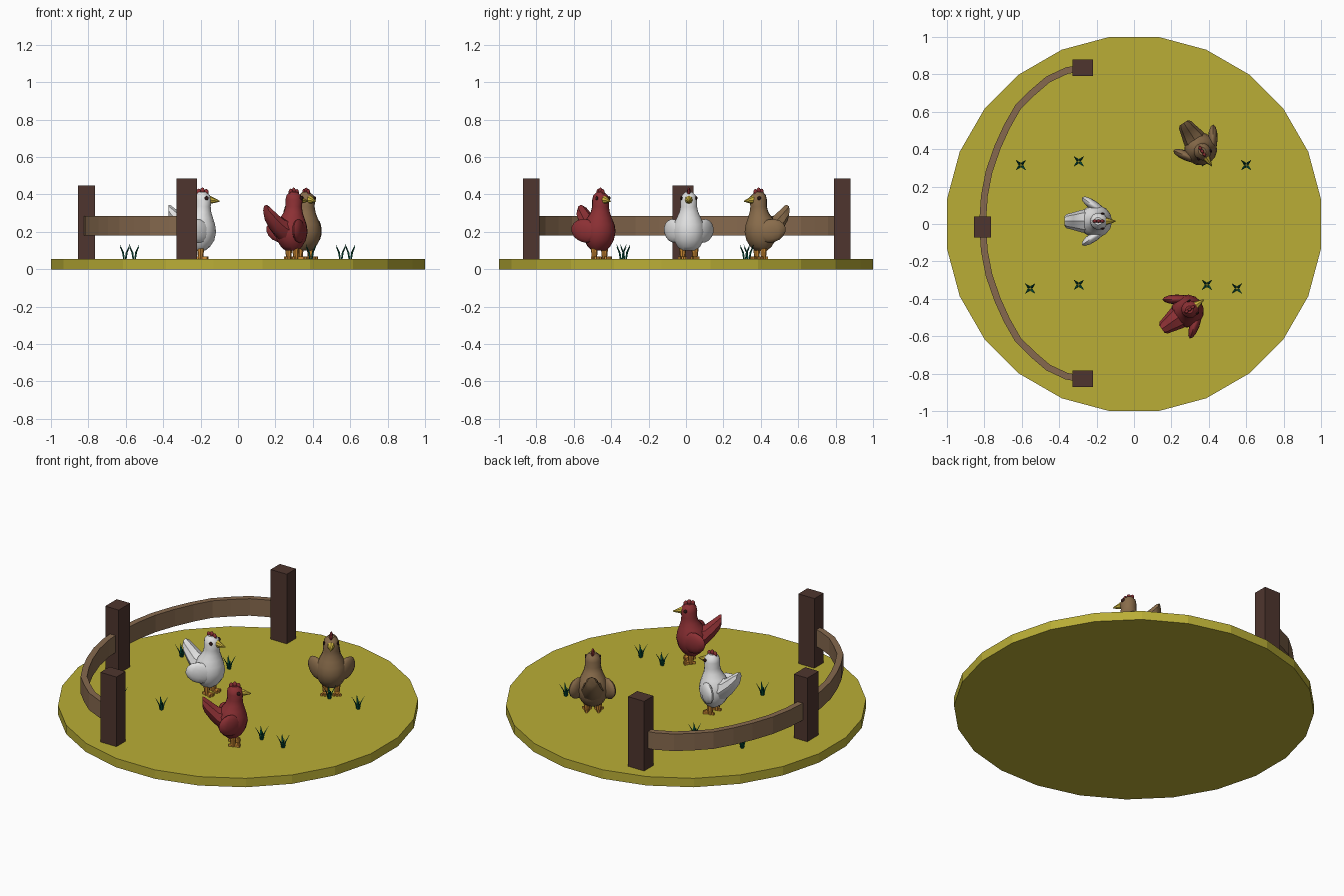
import bpy, bmesh, math
from mathutils import Matrix, Vector

if "Cube" in bpy.data.objects:
    bpy.data.objects.remove(bpy.data.objects["Cube"])


def mat(name, r, g, b):
    m = bpy.data.materials.new(name)
    lin = [(c / 255 / 12.92 if c < 11 else ((c / 255 + 0.055) / 1.055) ** 2.4) for c in (r, g, b)]
    m.diffuse_color = (*lin, 1)
    m.use_nodes = True
    m.node_tree.nodes["Principled BSDF"].inputs["Base Color"].default_value = m.diffuse_color
    return m


GROUND = mat("straw_green", 186, 174, 54)
POST = mat("dark_wood", 78, 53, 46)
RAIL = mat("light_wood", 134, 105, 78)
WHITE = mat("white_feathers", 226, 226, 226)
BROWN = mat("brown_feathers", 137, 108, 75)
RED = mat("red_feathers", 140, 48, 52)
GRASS = mat("grass_green", 10, 92, 68)
BEAK = mat("beak_yellow", 205, 180, 62)
LEG = mat("leg_orange", 208, 140, 52)
EYE = mat("eye_dark", 50, 24, 24)


def finish(name, bm, material, smooth=False, matrix=None):
    bmesh.ops.recalc_face_normals(bm, faces=bm.faces[:])
    if matrix:
        bm.transform(matrix)
    me = bpy.data.meshes.new(name)
    bm.to_mesh(me)
    bm.free()
    me.materials.append(material)
    ob = bpy.data.objects.new(name, me)
    bpy.context.collection.objects.link(ob)
    if smooth:
        bpy.ops.object.select_all(action='DESELECT')
        ob.select_set(True)
        bpy.context.view_layer.objects.active = ob
        bpy.ops.object.shade_smooth_by_angle(angle=math.radians(40))
    return ob


def loft(bm, rings):
    """Skin a list of closed rings and cap both ends."""
    vs = [[bm.verts.new(p) for p in ring] for ring in rings]
    n = len(vs[0])
    for a, b in zip(vs, vs[1:]):
        for i in range(n):
            j = (i + 1) % n
            bm.faces.new((a[i], a[j], b[j], b[i]))
    bm.faces.new(vs[0])
    bm.faces.new(vs[-1])


def box(bm, lo, hi):
    lo, hi = Vector(lo), Vector(hi)
    m = Matrix.Translation((lo + hi) / 2) @ Matrix.Diagonal((*(hi - lo), 1))
    bmesh.ops.create_cube(bm, size=1, matrix=m)


def ball(bm, centre, size, rot=Matrix(), u=12, v=8):
    m = Matrix.Translation(centre) @ rot @ Matrix.Diagonal((*size, 1))
    bmesh.ops.create_uvsphere(bm, u_segments=u, v_segments=v, radius=1, matrix=m)


# Ground disc
TOP = 0.055
bm = bmesh.new()
R = 1 / math.cos(math.radians(7.5))
loft(bm, [[(R * math.cos(math.radians(7.5 + 15 * i)), R * math.sin(math.radians(7.5 + 15 * i)), z)
           for i in range(24)] for z in (0, TOP)])
finish("ground", bm, GROUND)

# Fence posts
for name, x, y, hx, hy, h in (("back_post", -0.275, 0.835, 0.055, 0.045, 0.485),
                              ("middle_post", -0.81, -0.017, 0.046, 0.056, 0.448),
                              ("front_post", -0.275, -0.827, 0.055, 0.045, 0.485)):
    bm = bmesh.new()
    box(bm, (x - hx, y - hy, TOP - 0.01), (x + hx, y + hy, h))
    finish(name, bm, POST)

# Curved rail, swept along a mirrored path
half = [(-0.27, 0.835), (-0.36, 0.82), (-0.46, 0.773), (-0.545, 0.70), (-0.62, 0.625),
        (-0.68, 0.52), (-0.73, 0.41), (-0.775, 0.28), (-0.80, 0.15)]
path = [Vector(p) for p in half + [(-0.81, 0)] + [(x, -y + 0.006) for x, y in reversed(half)]]
rings = []
for i, p in enumerate(path):
    t = (path[min(i + 1, len(path) - 1)] - path[max(i - 1, 0)]).normalized()
    n = Vector((-t.y, t.x)) * 0.018
    a, b = p + n, p - n
    rings.append([(a.x, a.y, 0.18), (b.x, b.y, 0.18), (b.x, b.y, 0.285), (a.x, a.y, 0.285)])
bm = bmesh.new()
loft(bm, rings)
finish("fence_rail", bm, RAIL)

# Grass tufts: four bent blades each
for k, (x, y) in enumerate(((-0.605, 0.315), (-0.295, 0.335), (0.39, 0.335), (0.60, 0.315),
                            (-0.555, -0.345), (-0.295, -0.325), (0.39, -0.325), (0.55, -0.345))):
    bm = bmesh.new()
    for q in range(4):
        ang = math.radians(45 + 90 * q)
        d, s = Vector((math.cos(ang), math.sin(ang), 0)), Vector((-math.sin(ang), math.cos(ang), 0))
        rings = []
        for out, w, z in ((0.006, 0.006, TOP - 0.005), (0.014, 0.007, 0.09), (0.037, 0.001, 0.132 - 0.012 * (q % 2))):
            c = Vector((x, y, z)) + d * out
            rings.append([c + s * w, c - d * w * 0.5, c - s * w, c + d * w * 0.5])
        loft(bm, rings)
    finish(f"grass_tuft_{k + 1}", bm, GRASS)


def chicken(label, x, y, heading, feathers):
    place = Matrix.Translation((x, y, 0)) @ Matrix.Rotation(math.radians(heading), 4, 'Z')
    # Body, neck and head: stacked ellipses (z, centre x, radius x, radius y)
    bm = bmesh.new()
    prof = ((0.10, -0.015, 0.03, 0.04), (0.12, -0.015, 0.055, 0.062), (0.155, -0.015, 0.078, 0.08),
            (0.20, -0.015, 0.088, 0.088), (0.24, -0.015, 0.082, 0.082), (0.275, -0.01, 0.066, 0.066),
            (0.305, -0.003, 0.050, 0.052), (0.335, 0, 0.044, 0.045), (0.37, 0.002, 0.047, 0.046),
            (0.395, 0, 0.040, 0.038), (0.412, -0.002, 0.022, 0.02))
    loft(bm, [[(cx + rx * math.cos(math.tau * i / 14), ry * math.sin(math.tau * i / 14), z)
               for i in range(14)] for z, cx, rx, ry in prof])
    finish(label + "_body", bm, feathers, True, place)

    # Raised tail: eight-sided sections sweeping back and up
    bm = bmesh.new()
    rings = []
    for cx, zlo, zhi, w in ((-0.03, 0.12, 0.27, 0.07), (-0.09, 0.155, 0.28, 0.06),
                            (-0.135, 0.20, 0.315, 0.047), (-0.17, 0.25, 0.342, 0.038),
                            (-0.182, 0.285, 0.345, 0.025)):
        c, h = (zlo + zhi) / 2, (zhi - zlo) / 2
        rings.append([(cx, w * math.cos(math.tau * i / 8), c + h * math.sin(math.tau * i / 8)) for i in range(8)])
    loft(bm, rings)
    finish(label + "_tail", bm, feathers, True, place)

    # Wings flare outward toward the back
    bm = bmesh.new()
    for s in (1, -1):
        rot = Matrix.Rotation(math.radians(-35 * s), 4, 'Z') @ Matrix.Rotation(math.radians(15), 4, 'Y')
        ball(bm, (-0.025, 0.083 * s, 0.205), (0.08, 0.026, 0.062), rot)
    finish(label + "_wings", bm, feathers, True, place)

    # Beak
    bm = bmesh.new()
    m = Matrix.Translation((0.064, 0, 0.367)) @ Matrix.Rotation(math.radians(97), 4, 'Y')
    bmesh.ops.create_cone(bm, cap_ends=True, segments=8, radius1=0.023, radius2=0.003, depth=0.055, matrix=m)
    finish(label + "_beak", bm, BEAK, True, place)

    # Comb: three bumps
    bm = bmesh.new()
    for bx, bz in ((-0.02, 0.412), (0.0, 0.418), (0.02, 0.410)):
        ball(bm, (bx, 0, bz), (0.013, 0.009, 0.019), u=8, v=6)
    finish(label + "_comb", bm, RED, True, place)

    # Eyes
    bm = bmesh.new()
    for s in (1, -1):
        ball(bm, (0.022, 0.040 * s, 0.38), (0.011, 0.006, 0.011), u=10, v=6)
    finish(label + "_eyes", bm, EYE, True, place)

    # Legs and toes
    bm = bmesh.new()
    for s in (1, -1):
        m = Matrix.Translation((-0.01, 0.033 * s, 0.09))
        bmesh.ops.create_cone(bm, cap_ends=True, segments=8, radius1=0.013, radius2=0.021, depth=0.07, matrix=m)
        for a in (-28, 0, 28, 180):
            ln = 0.025 if a == 180 else 0.042
            m = (Matrix.Translation((-0.01, 0.033 * s, 0.062)) @ Matrix.Rotation(math.radians(a), 4, 'Z')
                 @ Matrix.Translation((ln / 2, 0, 0)) @ Matrix.Diagonal((ln, 0.011, 0.014, 1)))
            bmesh.ops.create_cube(bm, size=1, matrix=m)
    finish(label + "_legs", bm, LEG, False, place)


chicken("white_hen", -0.19, 0.015, 0, WHITE)
chicken("red_hen", 0.298, -0.457, 35, RED)
chicken("brown_hen", 0.365, 0.388, -57, BROWN)
